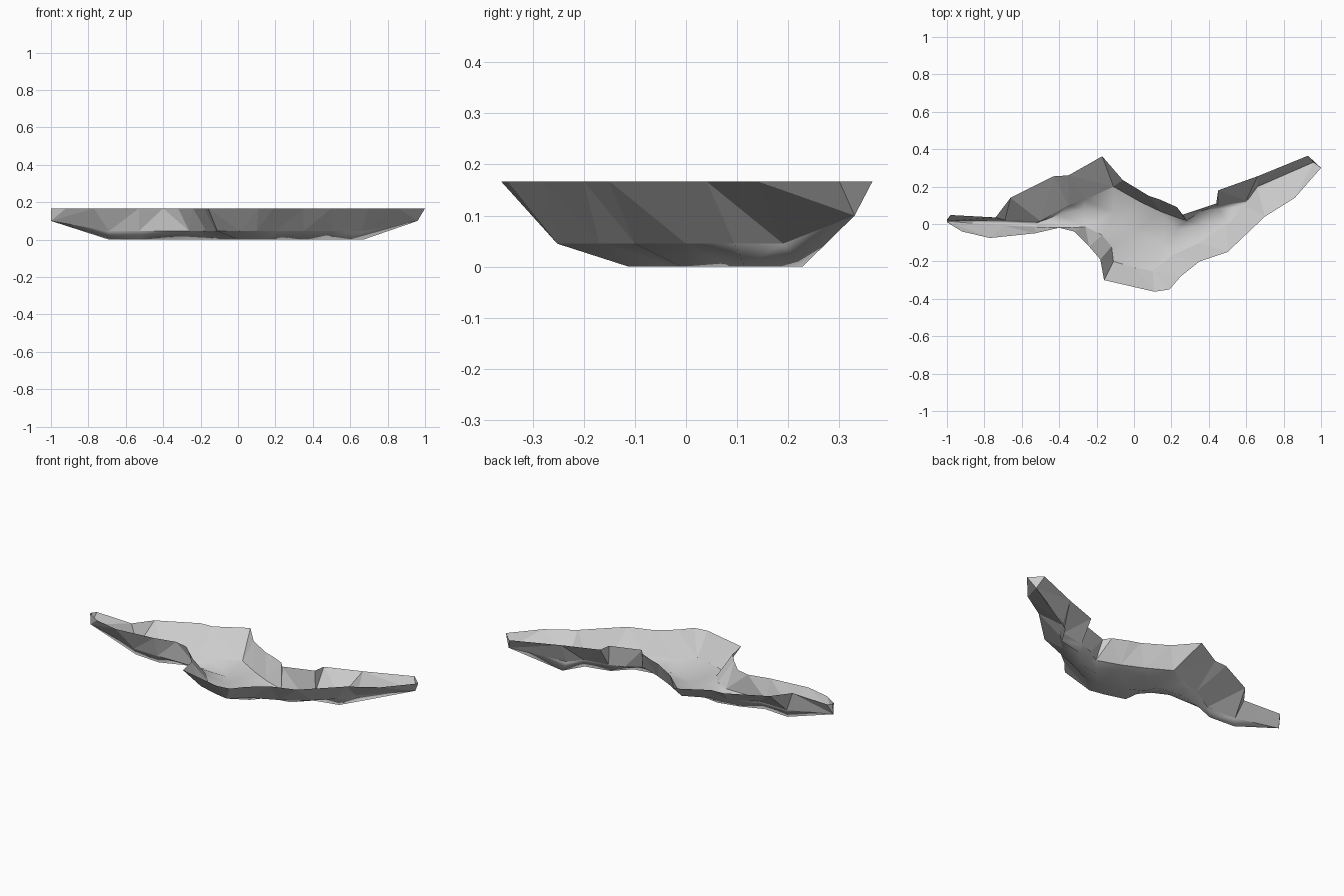
import bpy, bmesh
from mathutils import Vector

if "Cube" in bpy.data.objects:
    bpy.data.objects.remove(bpy.data.objects["Cube"])

RIM, SHELF, TIP = 0.167, 0.045, 0.1

# contour lines of the winding basin, each running left to right
back_rim = [(-1, .025), (-.98, .048), (-.74, .035), (-.66, .14), (-.43, .255), (-.35, .26),
            (-.17, .362), (-.06, .235), (.08, .15), (.14, .13), (.23, .09), (.26, .05),
            (.44, .11), (.45, .18), (.66, .255), (.93, .365)]
back_shelf = [(-.69, .02), (-.5, .015), (-.35, .1), (-.26, .13), (-.11, .2), (.03, .12),
              (.145, .065), (.28, .017), (.36, .07), (.45, .1), (.6, .125), (.66, .2)]
keel = [(-.69, .01), (-.53, .0), (-.4, .05), (-.27, .08), (-.11, .06), (-.08, -.01),
        (0, -.05), (.16, -.112), (.23, -.03), (.36, -.01), (.45, .08), (.6, .115), (.67, .228)]
front_shelf = [(-.69, -.01), (-.53, -.015), (-.26, -.015), (-.17, -.06), (-.12, -.12),
               (-.11, -.2), (.01, -.235), (.1, -.252), (.2, -.17), (.35, -.1), (.5, 0),
               (.6, .095), (.66, .19)]
front_rim = [(-1, .01), (-.92, -.04), (-.77, -.075), (-.53, -.05), (-.4, -.02), (-.32, -.04),
             (-.24, -.12), (-.18, -.19), (-.16, -.3), (.11, -.362), (.19, -.35), (.25, -.28),
             (.35, -.2), (.5, -.15), (.7, .04), (.86, .14), (1, .3)]

bm = bmesh.new()
tip_l = bm.verts.new((-1, .015, TIP))
tip_r = bm.verts.new((.96, .33, TIP))


def strand(points, z, tips=True):
    vs = [bm.verts.new((x, y, z)) for x, y in points]
    return [tip_l] + vs + [tip_r] if tips else vs


def face(verts, smooth):
    if len(set(verts)) == 3:
        f = bm.faces.new(verts)
        f.smooth = smooth


def bridge(a, b, smooth=False):
    """Zip two contour lines with triangles, choosing the shortest overall diagonals."""
    n, m = len(a), len(b)
    cost, step = {(0, 0): 0}, {}
    for i in range(n):
        for j in range(m):
            if i == j == 0:
                continue
            d = (a[i].co - b[j].co).length
            opts = [(cost[p] + d, p) for p in ((i - 1, j), (i, j - 1)) if p in cost]
            cost[i, j], step[i, j] = min(opts)
    i, j = n - 1, m - 1
    while (i, j) != (0, 0):
        p, q = step[i, j]
        if p < i:
            face((a[p], b[j], a[i]), smooth)
        else:
            face((a[i], b[q], b[j]), smooth)
        i, j = p, q


lines = [strand(back_rim, RIM, False), strand(back_shelf, SHELF), strand(keel, 0),
         strand(front_shelf, SHELF), strand(front_rim, RIM, False)]

# steep walls are faceted, the floor is smooth
bridge(lines[0], lines[1])
bridge(lines[1], lines[2], True)
bridge(lines[2], lines[3], True)
bridge(lines[3], lines[4])

# end panels
face((lines[0][0], lines[4][0], tip_l), False)
face((lines[0][-1], tip_r, lines[4][-1]), False)

bm.normal_update()
me = bpy.data.meshes.new("pond_basin")
bm.to_mesh(me)
bm.free()
ob = bpy.data.objects.new("pond_basin", me)
bpy.context.collection.objects.link(ob)
